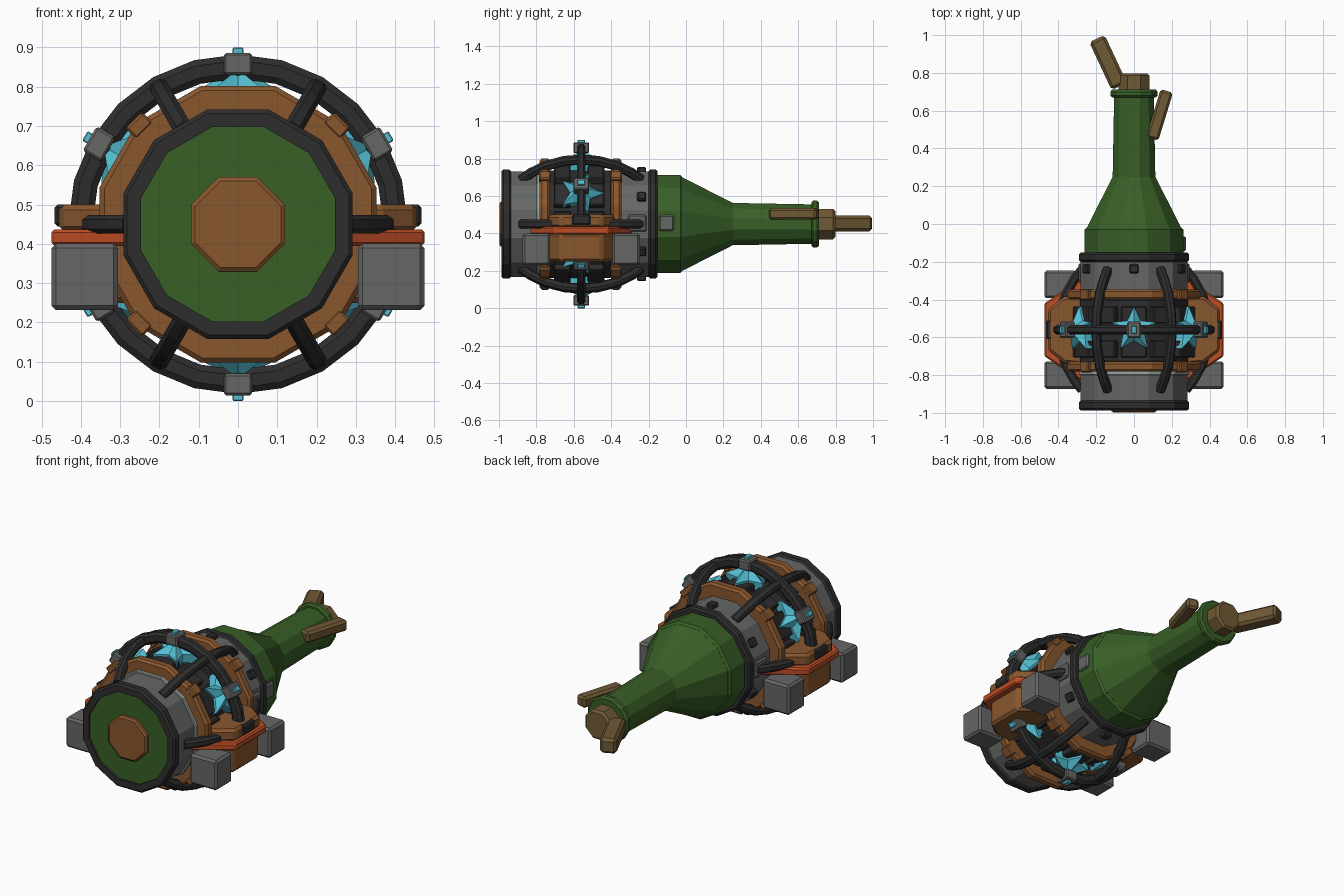
import bpy, bmesh
from math import pi, cos, sin, radians
from mathutils import Matrix, Vector

cube = bpy.data.objects.get("Cube")
if cube:
    bpy.data.objects.remove(cube, do_unlink=True)

AXIS_Z = 0.45   # height of the bottle axis
MID = -0.56     # middle of the cage along y


def material(name, r, g, b):
    m = bpy.data.materials.new(name)
    m.use_nodes = True
    m.diffuse_color = (r, g, b, 1)
    m.node_tree.nodes["Principled BSDF"].inputs["Base Color"].default_value = (r, g, b, 1)
    return m


GREEN = material("bottle green", 0.04, 0.115, 0.02)
BROWN = material("leather brown", 0.25, 0.095, 0.027)
DARK = material("dark iron", 0.026, 0.026, 0.027)
GREY = material("grey metal", 0.13, 0.135, 0.13)
CYAN = material("cyan crystal", 0.09, 0.53, 0.66)
RED = material("orange red", 0.52, 0.075, 0.018)
CORK = material("cork brown", 0.16, 0.1, 0.036)
PALE = material("pale metal", 0.33, 0.4, 0.35)


def finish(name, bm, mat, bevel=0.0, matrix=None):
    bmesh.ops.recalc_face_normals(bm, faces=bm.faces)
    me = bpy.data.meshes.new(name)
    bm.to_mesh(me)
    bm.free()
    me.materials.append(mat)
    ob = bpy.data.objects.new(name, me)
    bpy.context.collection.objects.link(ob)
    if matrix:
        ob.matrix_world = matrix
    if bevel:
        mod = ob.modifiers.new("bevel", 'BEVEL')
        mod.width = bevel
        mod.segments = 1
        mod.limit_method = 'ANGLE'
        mod.angle_limit = radians(40)
    return ob


def bridge(bm, rings, closed=False):
    n = len(rings[0])
    pairs = list(zip(rings, rings[1:]))
    if closed:
        pairs.append((rings[-1], rings[0]))
    for a, b in pairs:
        for i in range(n):
            bm.faces.new((a[i], a[(i + 1) % n], b[(i + 1) % n], b[i]))
    if not closed:
        bm.faces.new(rings[0])
        bm.faces.new(rings[-1])


def lathe(name, profile, mat, sides=12, closed=False, bevel=0.0):
    """Flat-topped prism along y; profile holds (flat radius, y)."""
    bm = bmesh.new()
    rings = []
    for r, y in profile:
        c = r / cos(pi / sides)
        angles = [(i + 0.5) * 2 * pi / sides for i in range(sides)]
        rings.append([bm.verts.new((c * cos(a), y, AXIS_Z + c * sin(a))) for a in angles])
    bridge(bm, rings, closed)
    return finish(name, bm, mat, bevel)


def band(name, inner, outer, y0, y1, mat, ch=0.01):
    return lathe(name, [(inner, y0), (outer - ch, y0), (outer, y0 + ch),
                        (outer, y1 - ch), (outer - ch, y1), (inner, y1)], mat, closed=True)


def box(name, loc, size, mat, rot=None, bevel=0.008):
    bm = bmesh.new()
    bmesh.ops.create_cube(bm, size=1, matrix=Matrix.Diagonal((*size, 1)))
    return finish(name, bm, mat, bevel, Matrix.Translation(loc) @ (rot or Matrix()))


def around(angle, r, y):
    """Frame on the bottle surface whose local x points outward."""
    return (Matrix.Translation((r * cos(angle), y, AXIS_Z + r * sin(angle)))
            @ Matrix.Rotation(-angle, 4, 'Y'))


def radial_box(name, angle, r, y, size, mat, bevel=0.006):
    m = around(angle, r, y)
    return box(name, m.to_translation(), size, mat, m.to_3x3().to_4x4(), bevel)


def sweep(name, pts, binormal, a, b, mat, closed=False):
    """Chamfered bar following a planar path."""
    k = 0.5
    section = [(a, -b * k), (a, b * k), (a * k, b), (-a * k, b),
               (-a, b * k), (-a, -b * k), (-a * k, -b), (a * k, -b)]
    bm = bmesh.new()
    rings, n = [], len(pts)
    for i, p in enumerate(pts):
        prev = pts[(i - 1) % n] if closed else pts[max(i - 1, 0)]
        nxt = pts[(i + 1) % n] if closed else pts[min(i + 1, n - 1)]
        normal = (nxt - prev).normalized().cross(binormal)
        rings.append([bm.verts.new(p + normal * u + binormal * v) for u, v in section])
    bridge(bm, rings, closed)
    return finish(name, bm, mat)


def slab(name, outline, z0, z1, side, mat, bevel=0.008):
    """Extruded plan outline on one side of the bottle."""
    bm = bmesh.new()
    rings = [[bm.verts.new((side * x, y, z)) for x, y in outline] for z in (z0, z1)]
    bridge(bm, rings)
    return finish(name, bm, mat, bevel)


# Bottle glass and base
lathe("bottle_glass", [(0.255, -0.975), (0.255, -0.03), (0.245, -0.01), (0.113, 0.25),
                       (0.105, 0.69)], GREEN)
lathe("bottle_lip", [(0.115, 0.67), (0.125, 0.68), (0.125, 0.7), (0.115, 0.712)], GREEN)
lathe("shoulder_band", [(0.262, -0.16), (0.262, -0.03), (0.25, -0.018)], GREEN)
lathe("base_plug", [(0.12, -0.96), (0.12, -0.99), (0.11, -0.998)], BROWN, sides=8)
band("front_rim", 0.247, 0.292, -0.987, -0.935, DARK)
band("rear_rim", 0.24, 0.292, -0.2, -0.152, DARK)

# Metal jacket
band("front_jacket", 0.24, 0.282, -0.945, -0.72, GREY, 0.004)
band("rear_jacket", 0.24, 0.282, -0.41, -0.19, GREY, 0.004)
band("pale_collar", 0.25, 0.292, -0.8, -0.77, PALE, 0.004)
band("dark_barrel", 0.24, 0.287, -0.73, -0.4, DARK, 0.004)
band("front_hoop", 0.27, 0.352, -0.782, -0.728, BROWN, 0.012)
band("rear_hoop", 0.27, 0.352, -0.4, -0.346, BROWN, 0.012)

# Cage ring
ring_path = [Vector((0.401 * cos(i * pi / 12), MID, AXIS_Z + 0.401 * sin(i * pi / 12)))
             for i in range(24)]
sweep("cage_ring", ring_path, Vector((0, 1, 0)), 0.031, 0.024, DARK, closed=True)

# Cage ribs, arched lengthwise
half = [(0.275, -0.32), (0.315, -0.27), (0.36, -0.19), (0.39, -0.09)]
arch = half + [(0.398, 0)] + [(r, -y) for r, y in reversed(half)]
for i in range(6):
    a = i * pi / 3
    path = [around(a, r, MID + y).to_translation() for r, y in arch]
    sweep(f"cage_rib_{i}", path, Vector((-sin(a), 0, cos(a))), 0.024, 0.024, DARK)

# Crystals, clamps and studs between the ribs
for i in range(6):
    a = pi / 6 + i * pi / 3
    bm = bmesh.new()
    star = []
    for k in range(10):
        t = k * pi / 5
        r = 0.125 if k % 2 == 0 else 0.06
        star.append((r * cos(t), r * sin(t)))
    low = [bm.verts.new((0, u * 0.9, v * 0.9)) for u, v in star]
    rim = [bm.verts.new((0.055, u, v)) for u, v in star]
    tip = bm.verts.new((0.115, 0, 0))
    bm.faces.new(low)
    for k in range(10):
        j = (k + 1) % 10
        bm.faces.new((low[k], low[j], rim[j], rim[k]))
        bm.faces.new((rim[k], rim[j], tip))
    finish(f"crystal_{i}", bm, CYAN, matrix=around(a, 0.28, MID))
    radial_box(f"clamp_{i}", a, 0.408, MID, (0.056, 0.085, 0.072), GREY)
    radial_box(f"clamp_stud_{i}", a, 0.42, MID, (0.06, 0.042, 0.028), CYAN, 0.003)
    radial_box(f"jacket_stud_{i}", a, 0.29, -0.237, (0.03, 0.048, 0.048), DARK)

# Dark plates on each facet of the barrel
for i in range(12):
    for y in (-0.662, -0.482):
        radial_box(f"barrel_plate_{i}", i * pi / 6, 0.302, y, (0.04, 0.09, 0.135), DARK)

# Buckles on the hoops
for i in range(4):
    for y in (-0.755, -0.373):
        radial_box(f"hoop_buckle_{i}", pi / 4 + i * pi / 2, 0.355, y,
                   (0.04, 0.06, 0.06), BROWN)

# Side mounts, mirrored left and right
shelf = [(0.25, -0.29), (0.34, -0.23), (0.475, -0.14)]
pad = [(0.25, -0.185), (0.37, -0.175), (0.455, -0.11)]
shelf, pad = [[(x, MID + y) for x, y in p] + [(x, MID - y) for x, y in reversed(p)]
              for p in (shelf, pad)]
for side, label in ((1, "left"), (-1, "right")):
    slab(f"{label}_shelf", shelf, 0.395, 0.437, side, RED)
    slab(f"{label}_upper_pad", pad, 0.43, 0.5, side, BROWN, 0.014)
    slab(f"{label}_lower_pad", [(x - 0.01, y) for x, y in pad], 0.25, 0.4, side, BROWN, 0.014)
    box(f"{label}_pad_clasp", (side * 0.445, MID, 0.472), (0.044, 0.1, 0.056), DARK)
    box(f"{label}_jacket_plate", (side * 0.28, -0.26, 0.455), (0.03, 0.1, 0.09), GREY)
    for y in (-0.8, -0.32):
        box(f"{label}_foot_block", (side * 0.39, y, 0.316), (0.17, 0.146, 0.17), GREY, bevel=0.012)
box("shoulder_plate", (0.262, -0.105, 0.455), (0.025, 0.08, 0.085), GREY)

# Cork and loose wooden pegs
lathe("cork", [(0.075, 0.7), (0.082, 0.71), (0.082, 0.785), (0.07, 0.798)], CORK, sides=8)
box("long_peg", (-0.137, 0.855, 0.453), (0.09, 0.28, 0.085), CORK,
    Matrix.Rotation(radians(25), 4, 'Z'), 0.015)
box("short_peg", (0.135, 0.578, 0.505), (0.068, 0.265, 0.062), CORK,
    Matrix.Rotation(radians(-17), 4, 'Z'), 0.012)
